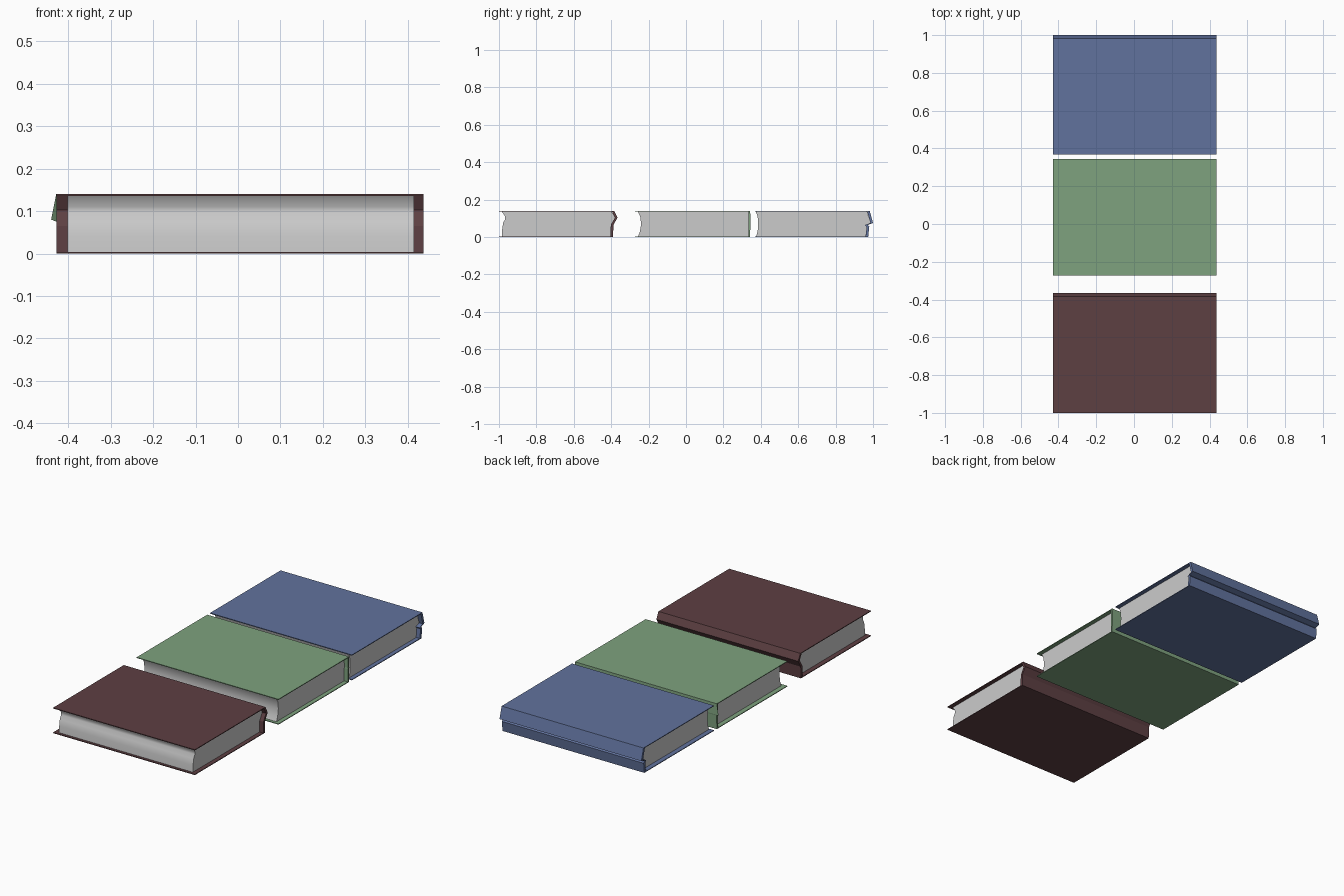
import bpy, bmesh, math

if "Cube" in bpy.data.objects:
    bpy.data.objects.remove(bpy.data.objects["Cube"])

X0, X1 = -0.428, 0.437      # cover ends
P0, P1 = -0.402, 0.414      # page block ends
H, T = 0.14, 0.004          # book height, board thickness


def material(name, rgb):
    m = bpy.data.materials.new(name)
    m.diffuse_color = (*rgb, 1)
    m.use_nodes = True
    m.node_tree.nodes["Principled BSDF"].inputs["Base Color"].default_value = m.diffuse_color
    return m


def extrude_profile(name, profile, x0, x1, mat=None, shift=None, smooth=False):
    """Closed (y, z) profile run along x; shift moves left-end points in x."""
    shift = shift or {}
    bm = bmesh.new()
    left = [bm.verts.new((x0 + shift.get(i, 0), y, z)) for i, (y, z) in enumerate(profile)]
    right = [bm.verts.new((x1, y, z)) for y, z in profile]
    bm.faces.new(left)
    bm.faces.new(right[::-1])
    n = len(profile)
    for i in range(n):
        j = (i + 1) % n
        bm.faces.new((left[i], left[j], right[j], right[i]))
    bmesh.ops.recalc_face_normals(bm, faces=bm.faces)
    me = bpy.data.meshes.new(name)
    bm.to_mesh(me)
    bm.free()
    ob = bpy.data.objects.new(name, me)
    bpy.context.collection.objects.link(ob)
    if mat:
        me.materials.append(mat)
    if smooth:
        bpy.ops.object.select_all(action='DESELECT')
        ob.select_set(True)
        bpy.context.view_layer.objects.active = ob
        bpy.ops.object.shade_smooth_by_angle(angle=math.radians(50))
    return ob


def book(name, rgb, front, fore, spine, depth, shift=None):
    mat = material(name + "_cover", rgb)
    back = spine[-1][0]
    # Boards
    for part, z, b in (("bottom_cover", 0, spine[0][0]), ("top_cover", H - T, back)):
        extrude_profile(f"{name}_{part}",
                        [(front, z), (b, z), (b, z + T), (front, z + T)], X0, X1, mat)
    # Spine: bent outer sheet with an inner offset
    inner = [(y - depth, z) for y, z in spine]
    extrude_profile(name + "_spine", spine + inner[::-1], X0, X1, mat, shift)
    # Pages: hollow fore-edge, back following the spine
    inset = [(y, min(max(z, T), H - T)) for y, z in inner]
    extrude_profile(name + "_pages", fore + inset[::-1], P0, P1, smooth=True)


book("red_book", (0.11, 0.05, 0.055), -1.0,
     [(-0.985, T), (-0.983, 0.04), (-0.978, 0.075), (-0.967, 0.095),
      (-0.967, 0.11), (-0.985, H - T)],
     [(-0.39, 0), (-0.388, 0.065), (-0.366, 0.103), (-0.384, H)], 0.014)

book("green_book", (0.21, 0.36, 0.21), -0.272,
     [(-0.256, T), (-0.246, 0.03), (-0.240, 0.07), (-0.245, 0.11), (-0.258, H - T)],
     [(0.343, 0), (0.344, 0.075), (0.345, 0.08), (0.343, H)], 0.01,
     {1: 0.0, 2: -0.012})

book("blue_book", (0.12, 0.17, 0.34), 0.368,
     [(0.375, T), (0.383, 0.03), (0.386, 0.07), (0.383, 0.11), (0.373, H - T)],
     [(0.974, 0), (0.980, 0.055), (0.971, 0.064), (1.0, 0.075), (0.982, H)], 0.014)
